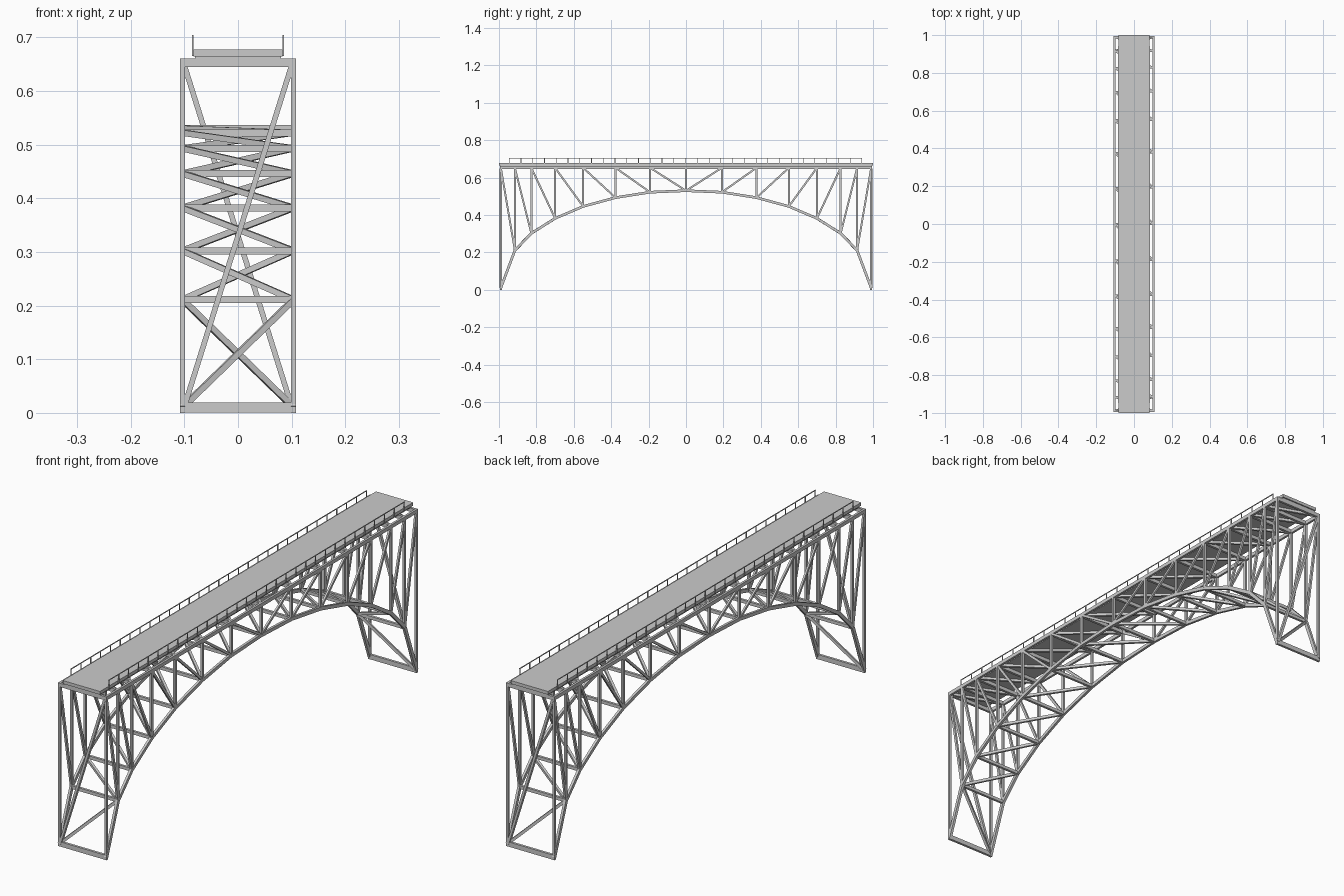
import bpy, bmesh
from mathutils import Vector

if "Cube" in bpy.data.objects:
    bpy.data.objects.remove(bpy.data.objects["Cube"])

X = 0.1035          # truss plane
TOP = 0.6525        # top chord centre height
half = [(0.0, 0.530), (0.192, 0.522), (0.377, 0.493), (0.55, 0.446),
        (0.70, 0.382), (0.827, 0.302), (0.915, 0.211), (0.99, 0.01)]
nodes = [(-y, z) for y, z in reversed(half[1:])] + half
N = len(nodes)


def build(name, beams):
    """One object from beams (start, end, side width, depth)."""
    bm = bmesh.new()
    for a, b, w, d in beams:
        a, b = Vector(a), Vector(b)
        axis = (b - a).normalized()
        # width lies along x for lengthwise members, along y/z slope otherwise
        ref = Vector((1, 0, 0)) if abs(axis.x) < 0.02 else Vector((0, 0, 1))
        v = axis.cross(ref).normalized()
        u = v.cross(axis).normalized()
        ends = [[bm.verts.new(p + u * sx * w / 2 + v * sy * d / 2)
                 for sx, sy in ((-1, -1), (1, -1), (1, 1), (-1, 1))] for p in (a, b)]
        for i in range(4):
            j = (i + 1) % 4
            bm.faces.new((ends[0][i], ends[0][j], ends[1][j], ends[1][i]))
        bm.faces.new(ends[0][::-1])
        bm.faces.new(ends[1])
    bmesh.ops.recalc_face_normals(bm, faces=bm.faces)
    me = bpy.data.meshes.new(name)
    bm.to_mesh(me)
    bm.free()
    ob = bpy.data.objects.new(name, me)
    bpy.context.collection.objects.link(ob)
    return ob


# Deck slab and the narrow bearing strip below it
build("deck", [((0, -1, 0.671), (0, 1, 0.671), 0.166, 0.013)])
build("deck_bearing", [((0, -0.995, 0.662), (0, 0.995, 0.662), 0.16, 0.005)])

for side, s in (("left", -1), ("right", 1)):
    x = s * X
    # Side truss: chords, posts and diagonals
    build(side + "_top_chord", [((x, -0.995, TOP), (x, 0.995, TOP), 0.009, 0.015)])
    build(side + "_arch", [((x, *nodes[i]), (x, *nodes[i + 1]), 0.010, 0.014)
                           for i in range(N - 1)])
    build(side + "_posts", [((x, y, 0 if abs(y) > 0.98 else z), (x, y, TOP), 0.009, 0.010)
                            for y, z in nodes])
    diagonals = []
    for i in range(N - 1):
        (y0, z0), (y1, z1) = nodes[i], nodes[i + 1]
        lo, hi = ((y1, z1), y0) if y0 + y1 < 0 else ((y0, z0), y1)
        diagonals.append(((x, *lo), (x, hi, TOP), 0.008, 0.010))
    build(side + "_diagonals", diagonals)
    # Railing
    rx = s * 0.0845
    rails = [((rx, -0.947, 0.7025), (rx, 0.942, 0.7025), 0.003, 0.003)]
    for i in range(31):
        y = -0.945 + i * 1.885 / 30
        rails.append(((rx, y, 0.665), (rx, y, 0.704), 0.003, 0.003))
    build(side + "_railing", rails)

# Cross struts between the trusses
build("arch_struts", [((-X, y, z), (X, y, z), 0.019 if abs(y) > 0.98 else 0.013, 0.010)
                      for y, z in nodes])
build("top_struts", [((-X, y, TOP), (X, y, TOP), 0.015, 0.010) for y, z in nodes])

# Lateral diagonals, flipped in the two end panels
arch_lat, top_lat = [], []
for i in range(N - 1):
    (y0, z0), (y1, z1) = nodes[i], nodes[i + 1]
    s = -1 if i in (0, N - 2) else 1
    arch_lat.append(((s * X, y0, z0), (-s * X, y1, z1), 0.011, 0.010))
    top_lat.append(((X, y0, TOP), (-X, y1, TOP), 0.010, 0.010))
build("arch_laterals", arch_lat)
build("top_laterals", top_lat)

# Tall sway braces on the end frames
build("end_braces", [((s * 0.1, -s * 0.99, TOP - 0.005), (-s * 0.1, -s * 0.99, 0.012), 0.010, 0.012)
                     for s in (1, -1)])
